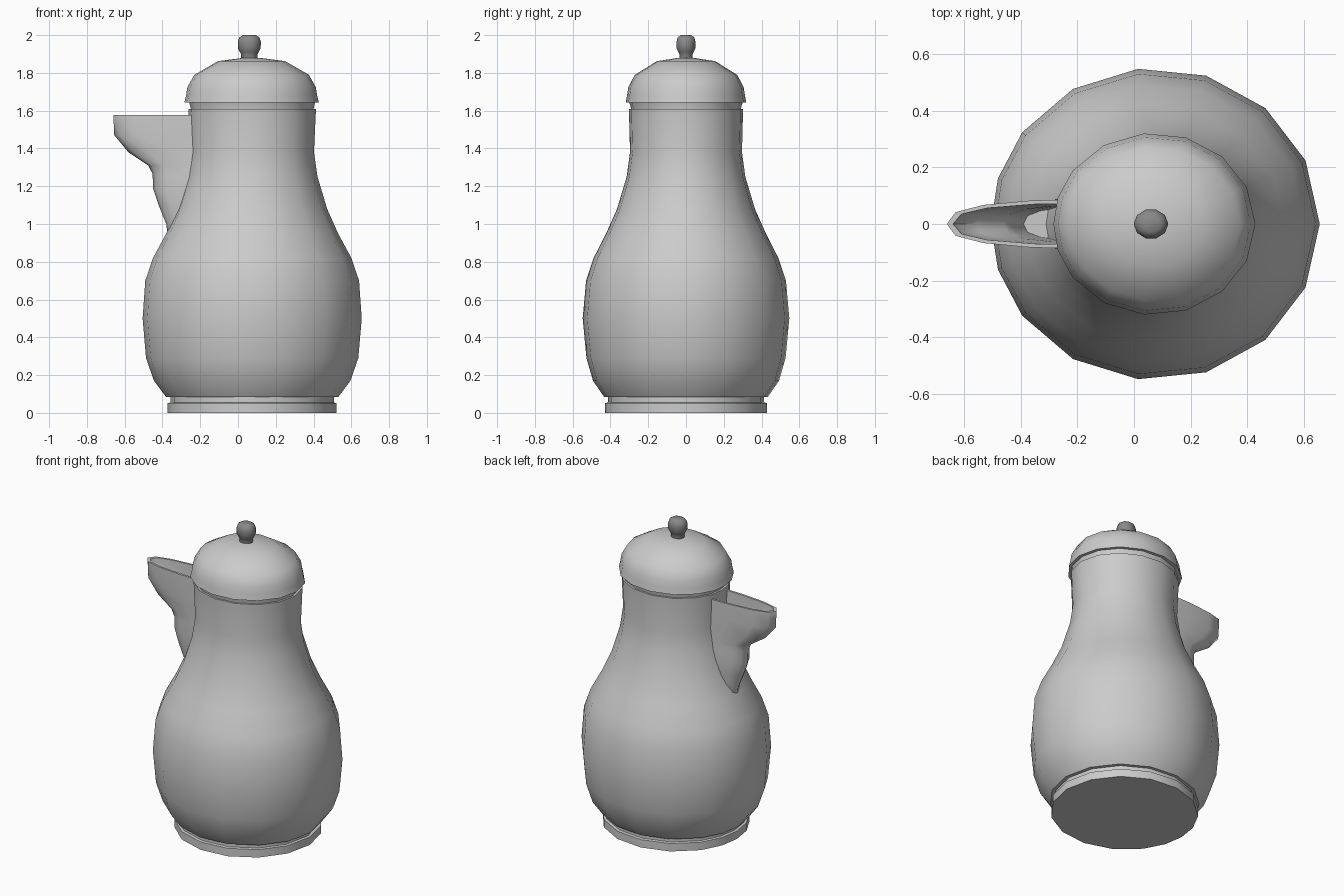
import bpy, bmesh, math

if "Cube" in bpy.data.objects:
    bpy.data.objects.remove(bpy.data.objects["Cube"])

CX = 0.075  # axis of the pot body


def material(name, v):
    m = bpy.data.materials.new(name)
    m.diffuse_color = (v, v, v, 1)
    m.use_nodes = True
    m.node_tree.nodes["Principled BSDF"].inputs["Base Color"].default_value = m.diffuse_color
    return m


POT = material("light grey", 0.60)
KNOB = material("dark grey", 0.25)


def finish(bm, name, mat, angle=42):
    bmesh.ops.recalc_face_normals(bm, faces=bm.faces)
    me = bpy.data.meshes.new(name)
    bm.to_mesh(me)
    bm.free()
    ob = bpy.data.objects.new(name, me)
    bpy.context.collection.objects.link(ob)
    me.materials.append(mat)
    bpy.ops.object.select_all(action='DESELECT')
    ob.select_set(True)
    bpy.context.view_layer.objects.active = ob
    bpy.ops.object.shade_smooth_by_angle(angle=math.radians(angle))
    return ob


def bridge(bm, a, b, closed=True):
    n = len(a)
    for i in range(n if closed else n - 1):
        j = (i + 1) % n
        bm.faces.new((a[i], a[j], b[j], b[i]))


# 24 degree steps, with one extra side under the spout
HALF = [24, 48, 72, 96, 120, 144, 163]
ANGLES = [0] + HALF + [180] + [360 - a for a in reversed(HALF)]


def lathe(name, profile, mat, cx=CX, angles=ANGLES):
    """Loft elliptical rings (z, x radius, y radius), capped at both ends."""
    bm = bmesh.new()
    rings = []
    for z, rx, ry in profile:
        rings.append([bm.verts.new((cx + rx * math.cos(math.radians(a)),
                                    ry * math.sin(math.radians(a)), z)) for a in angles])
    for a, b in zip(rings, rings[1:]):
        bridge(bm, a, b)
    bm.faces.new(rings[0])
    bm.faces.new(rings[-1])
    return finish(bm, name, mat)


# stepped foot
lathe("foot", [(0, .447, .432), (.052, .447, .432), (.055, .432, .415), (.09, .432, .415)], POT)

# pear-shaped body and neck
lathe("body", [(.083, .455, .435), (.17, .52, .495), (.29, .562, .53), (.5, .58, .55),
               (.7, .566, .532), (.82, .525, .492), (.95, .455, .425), (1.08, .397, .367),
               (1.25, .346, .316), (1.38, .327, .298), (1.61, .338, .304)], POT)

# rim under the lid
lathe("lid_rim", [(1.595, .325, .292), (1.61, .325, .292), (1.645, .333, .302)], POT)

# domed lid
lathe("lid", [(1.643, .356, .321), (1.68, .347, .314), (1.725, .340, .307), (1.79, .303, .272),
              (1.862, .178, .155), (1.879, .05, .045)], POT, cx=.072)

# knob
lathe("knob", [(1.87, .043, .037), (1.898, .043, .037), (1.91, .05, .043), (1.93, .06, .052),
               (1.965, .061, .053), (1.988, .053, .046), (2.0, .034, .029)],
      KNOB, cx=.06, angles=range(0, 360, 36))


# spout: open trough lofted from U-shaped sections
U = [-90, -70, -45, -22, 0, 22, 45, 70, 90]


def u_ring(bm, z, tip, w):
    back = -.16
    pts = []
    for a in U:
        c, s = math.cos(math.radians(a)), math.sin(math.radians(a))
        # slightly squared half ellipse
        pts.append(bm.verts.new((back + (tip - back) * c ** .85,
                                 w * math.copysign(abs(s) ** .75, s), z)))
    return pts


OUTER = [(.90, -.33, .045), (.94, -.372, .06), (1.0, -.38, .072), (1.1, -.42, .085),
         (1.19, -.45, .09), (1.265, -.452, .088), (1.31, -.475, .087), (1.38, -.58, .086),
         (1.47, -.655, .086), (1.577, -.66, .087)]
INNER = [(1.577, -.638, .073), (1.48, -.632, .071), (1.40, -.56, .069), (1.33, -.46, .067),
         (1.26, -.43, .065), (1.12, -.39, .06)]
bm = bmesh.new()
rings = [u_ring(bm, *s) for s in OUTER + INNER]
for a, b in zip(rings, rings[1:]):
    bridge(bm, a, b, closed=False)
bm.faces.new(rings[0])
bm.faces.new(rings[-1])
finish(bm, "spout", POT, 60)
